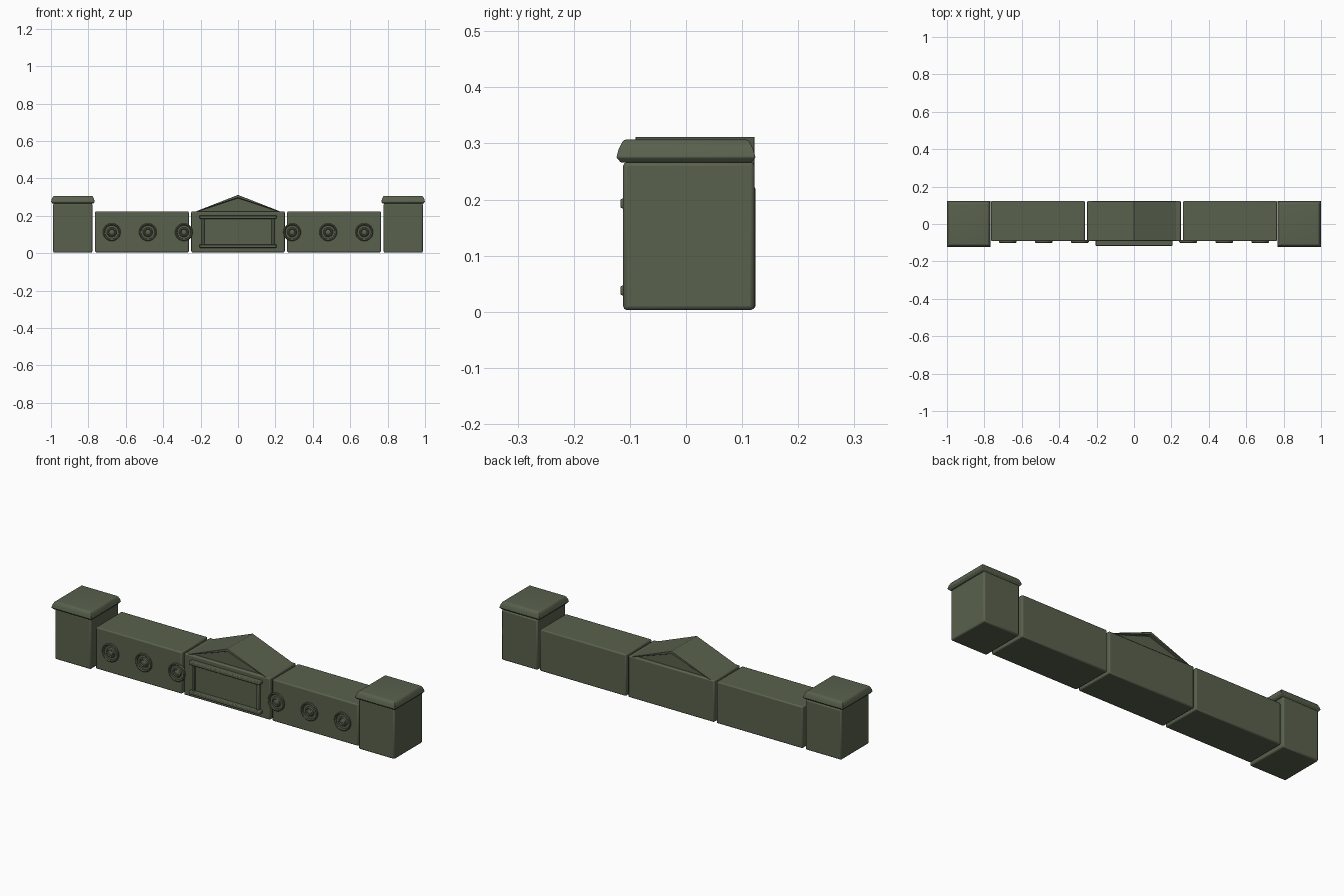
import bpy, bmesh, math
from mathutils import Matrix

if "Cube" in bpy.data.objects:
    bpy.data.objects.remove(bpy.data.objects["Cube"])

stone = bpy.data.materials.new("olive_stone")
stone.diffuse_color = (0.1, 0.12, 0.075, 1)
stone.use_nodes = True
stone.node_tree.nodes["Principled BSDF"].inputs["Base Color"].default_value = stone.diffuse_color


def finish(name, bm, bevel=0.0):
    bmesh.ops.recalc_face_normals(bm, faces=bm.faces)
    me = bpy.data.meshes.new(name)
    bm.to_mesh(me)
    bm.free()
    me.materials.append(stone)
    ob = bpy.data.objects.new(name, me)
    bpy.context.collection.objects.link(ob)
    if bevel:
        m = ob.modifiers.new("bevel", 'BEVEL')
        m.width, m.segments, m.limit_method = bevel, 2, 'ANGLE'
    bpy.ops.object.select_all(action='DESELECT')
    ob.select_set(True)
    bpy.context.view_layer.objects.active = ob
    bpy.ops.object.shade_smooth_by_angle(angle=math.radians(35))
    return ob


def box(name, x0, x1, y0, y1, z0, z1, bevel=0.006):
    bm = bmesh.new()
    bmesh.ops.create_cube(bm, size=1, matrix=Matrix.Translation(
        ((x0 + x1) / 2, (y0 + y1) / 2, (z0 + z1) / 2)) @ Matrix.Diagonal((x1 - x0, y1 - y0, z1 - z0, 1)))
    return finish(name, bm, bevel)


def cap(name, cx):
    # stacked rectangles: flared underside, sloped sides, flat top
    bm = bmesh.new()
    prev = None
    for inset, z in [(0.008, 0.266), (0.0, 0.275), (0.004, 0.29), (0.011, 0.304), (0.016, 0.307)]:
        hx, hy = 0.117 - inset, 0.124 - inset
        ring = [bm.verts.new((cx + sx * hx, sy * hy, z)) for sx, sy in [(-1, -1), (1, -1), (1, 1), (-1, 1)]]
        if prev:
            for i in range(4):
                bm.faces.new((prev[i], prev[(i + 1) % 4], ring[(i + 1) % 4], ring[i]))
        else:
            bm.faces.new(ring[::-1])
        prev = ring
    bm.faces.new(prev)
    finish(name, bm, 0.002)


def rosette(name, cx, cz, y_face):
    # lathed profile: outer ring, groove, central boss
    prof = [(0.048, 0.006), (0.047, -0.006), (0.043, -0.009), (0.038, -0.006), (0.036, -0.001),
            (0.026, -0.001), (0.023, -0.007), (0.018, -0.009), (0.014, -0.005), (0.007, -0.008)]
    bm = bmesh.new()
    n, prev = 28, None
    for r, y in prof:
        ring = [bm.verts.new((cx + r * math.cos(2 * math.pi * i / n), y_face + y,
                              cz + r * math.sin(2 * math.pi * i / n))) for i in range(n)]
        if prev:
            for i in range(n):
                bm.faces.new((prev[i], prev[(i + 1) % n], ring[(i + 1) % n], ring[i]))
        else:
            bm.faces.new(ring)
        prev = ring
    bm.faces.new(prev)
    finish(name, bm)


# end posts, wall sections and rosettes, mirrored
for side, s in (("left", -1), ("right", 1)):
    a, b = sorted((s * 0.779, s * 0.988))
    box(side + "_post", a, b, -0.112, 0.122, 0.003, 0.267, 0.007)
    cap(side + "_post_cap", s * 0.883)
    a, b = sorted((s * 0.263, s * 0.764))
    box(side + "_wall", a, b, -0.092, 0.124, 0.005, 0.224)
    for i, x in enumerate((0.289, 0.482, 0.675)):
        rosette(f"{side}_rosette_{i}", s * x, 0.113, -0.092)

# centre block
box("centre_block", -0.25, 0.25, -0.092, 0.124, 0.005, 0.224)

# pediment: triangular prism with recessed triangle front and back
bm = bmesh.new()
tri = [(-0.235, 0.22), (0.235, 0.22), (0, 0.312)]
front = [bm.verts.new((x, -0.09, z)) for x, z in tri]
back = [bm.verts.new((x, 0.122, z)) for x, z in tri]
ends = [bm.faces.new(front), bm.faces.new(back[::-1])]
for i in range(3):
    j = (i + 1) % 3
    bm.faces.new((front[i], back[i], back[j], front[j]))
bmesh.ops.recalc_face_normals(bm, faces=bm.faces)
bmesh.ops.inset_individual(bm, faces=ends, thickness=0.014)
bmesh.ops.inset_individual(bm, faces=ends, thickness=0.003, depth=-0.014)
finish("pediment", bm, 0.0015)

# framed panel on the centre block
for name, z in (("panel_top_rail", 0.193), ("panel_bottom_rail", 0.038)):
    box(name, -0.206, 0.206, -0.117, -0.085, z - 0.009, z + 0.009, 0.004)
for name, x in (("panel_left_stile", -0.187), ("panel_right_stile", 0.187)):
    box(name, x - 0.007, x + 0.007, -0.106, -0.085, 0.045, 0.186, 0.003)
box("panel_plate", -0.185, 0.185, -0.097, -0.085, 0.045, 0.186, 0.002)
